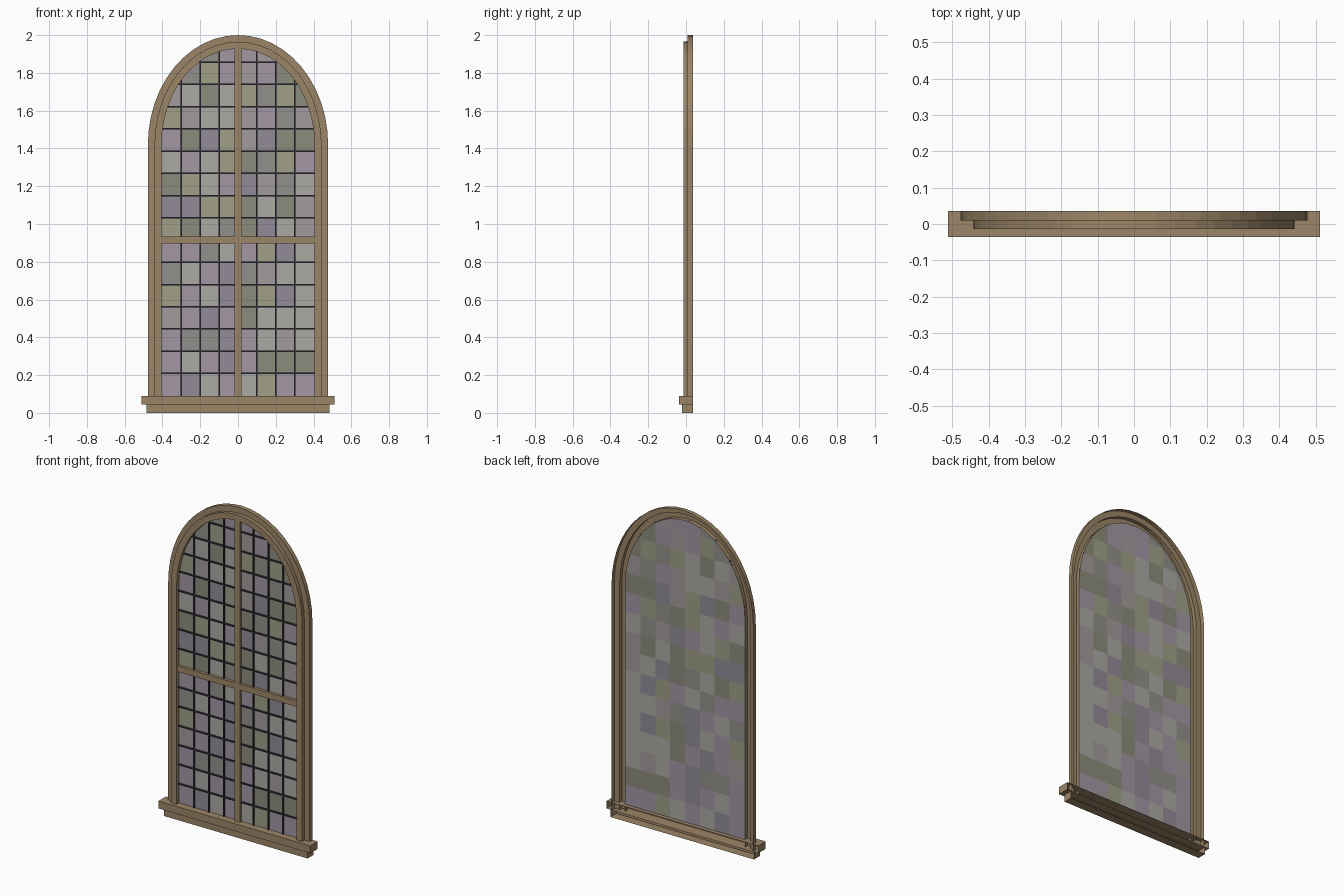
import bpy, bmesh, math, random

if "Cube" in bpy.data.objects:
    bpy.data.objects.remove(bpy.data.objects["Cube"], do_unlink=True)

random.seed(7)
HALF, RISE, SPRING = 0.477, 0.58, 1.42   # outer arch half width, rise, spring height
INSET = 0.072                            # frame width up to the glass
SILL_TOP, RAIL_Z = 0.09, 0.915
CELL_X, CELL_Z = 0.1, 0.1177
GLASS_Y = 0.01
SEGMENTS = 24


def material(name, color):
    mat = bpy.data.materials.new(name)
    mat.use_nodes = True
    mat.diffuse_color = (*color, 1)
    bsdf = mat.node_tree.nodes["Principled BSDF"]
    bsdf.inputs["Base Color"].default_value = (*color, 1)
    bsdf.inputs["Roughness"].default_value = 0.7
    return mat


def finish(name, bm, mats):
    mesh = bpy.data.meshes.new(name)
    bm.to_mesh(mesh)
    bm.free()
    for mat in mats:
        mesh.materials.append(mat)
    obj = bpy.data.objects.new(name, mesh)
    bpy.context.collection.objects.link(obj)
    return obj


def arch(inset, bottom):
    """Outline from the +x foot over the arch to the -x foot."""
    a, b = HALF - inset, RISE - inset
    angles = [math.pi * i / SEGMENTS for i in range(SEGMENTS + 1)]
    curve = [(a * math.cos(t), SPRING + b * math.sin(t)) for t in angles]
    return [(a, bottom)] + curve + [(-a, bottom)]


def open_box(bm, x0, x1, y0, y1, z0, z1):
    """Box without a back face, as it sits against a wall or the glass."""
    v = [bm.verts.new((x, y, z)) for y in (y0, y1)
         for x, z in ((x0, z0), (x1, z0), (x1, z1), (x0, z1))]
    bm.faces.new(v[:4])
    for i in range(4):
        j = (i + 1) % 4
        bm.faces.new((v[j], v[i], v[i + 4], v[j + 4]))


def box_object(name, mat, *bounds):
    bm = bmesh.new()
    open_box(bm, *bounds)
    return finish(name, bm, [mat])


wood = material("wood", (0.33, 0.235, 0.135))
lead = material("lead", (0.035, 0.035, 0.05))
tints = [(0.36, 0.31, 0.37), (0.29, 0.26, 0.31), (0.35, 0.35, 0.25), (0.26, 0.26, 0.20),
         (0.41, 0.40, 0.37), (0.29, 0.28, 0.26), (0.36, 0.33, 0.33)]
glass = [material(f"glass_{i + 1}", c) for i, c in enumerate(tints)]

# Stepped arched frame: a profile of (inset, depth) swept along the arch
profile = [(0, 0.036), (0, 0.009), (0.035, 0.009), (0.035, -0.014),
           (INSET, -0.014), (INSET, GLASS_Y)]
bm = bmesh.new()
rows = [[bm.verts.new((x, y, z)) for x, z in arch(d, 0.045)] for d, y in profile]
for low, high in zip(rows, rows[1:]):
    for j in range(len(low) - 1):
        bm.faces.new((low[j], low[j + 1], high[j + 1], high[j]))
finish("arched_frame", bm, [wood])

# Sill and the apron below it
box_object("sill", wood, -0.512, 0.512, -0.036, 0.036, 0.045, SILL_TOP)
box_object("sill_apron", wood, -0.484, 0.484, -0.02, 0.036, 0, 0.045)

# Mullion and cross rail
inner, top = HALF - INSET, SPRING + RISE - INSET
box_object("mullion", wood, -0.018, 0.018, -0.008, GLASS_Y, SILL_TOP, top)
box_object("cross_rail", wood, -inner, inner, -0.0075, GLASS_Y,
           RAIL_Z - 0.018, RAIL_Z + 0.018)

# Glass: the opening cut into a grid of tinted panes
columns = [CELL_X * i for i in range(-3, 4)]
levels = [RAIL_Z + CELL_Z * k for k in range(-6, 9)]
bm = bmesh.new()
bm.faces.new([bm.verts.new((x, GLASS_Y, z)) for x, z in reversed(arch(INSET, SILL_TOP))])
cuts = [((x, 0, 0), (1, 0, 0)) for x in columns] + [((0, 0, z), (0, 0, 1)) for z in levels]
for point, normal in cuts:
    geom = bm.verts[:] + bm.edges[:] + bm.faces[:]
    bmesh.ops.bisect_plane(bm, geom=geom, plane_co=point, plane_no=normal)
for face in bm.faces:
    face.material_index = random.randrange(len(glass))
    if face.normal.y > 0:
        face.normal_flip()
finish("glass_panes", bm, glass)

# Lead strips in front of the glass, trimmed to the arch
W, FRONT = 0.004, 0.002
bm = bmesh.new()
for x in columns:
    if abs(x) > 0.01:
        end = SPRING + (RISE - INSET) * math.sqrt(1 - (x / inner) ** 2)
        open_box(bm, x - W, x + W, FRONT, GLASS_Y, SILL_TOP, end)
for z in levels:
    if abs(z - RAIL_Z) > 0.01:
        up = max(0, z - SPRING) / (RISE - INSET)
        end = inner * math.sqrt(1 - up ** 2)
        open_box(bm, -end, end, FRONT, GLASS_Y, z - W, z + W)
finish("lead_strips", bm, [lead])
